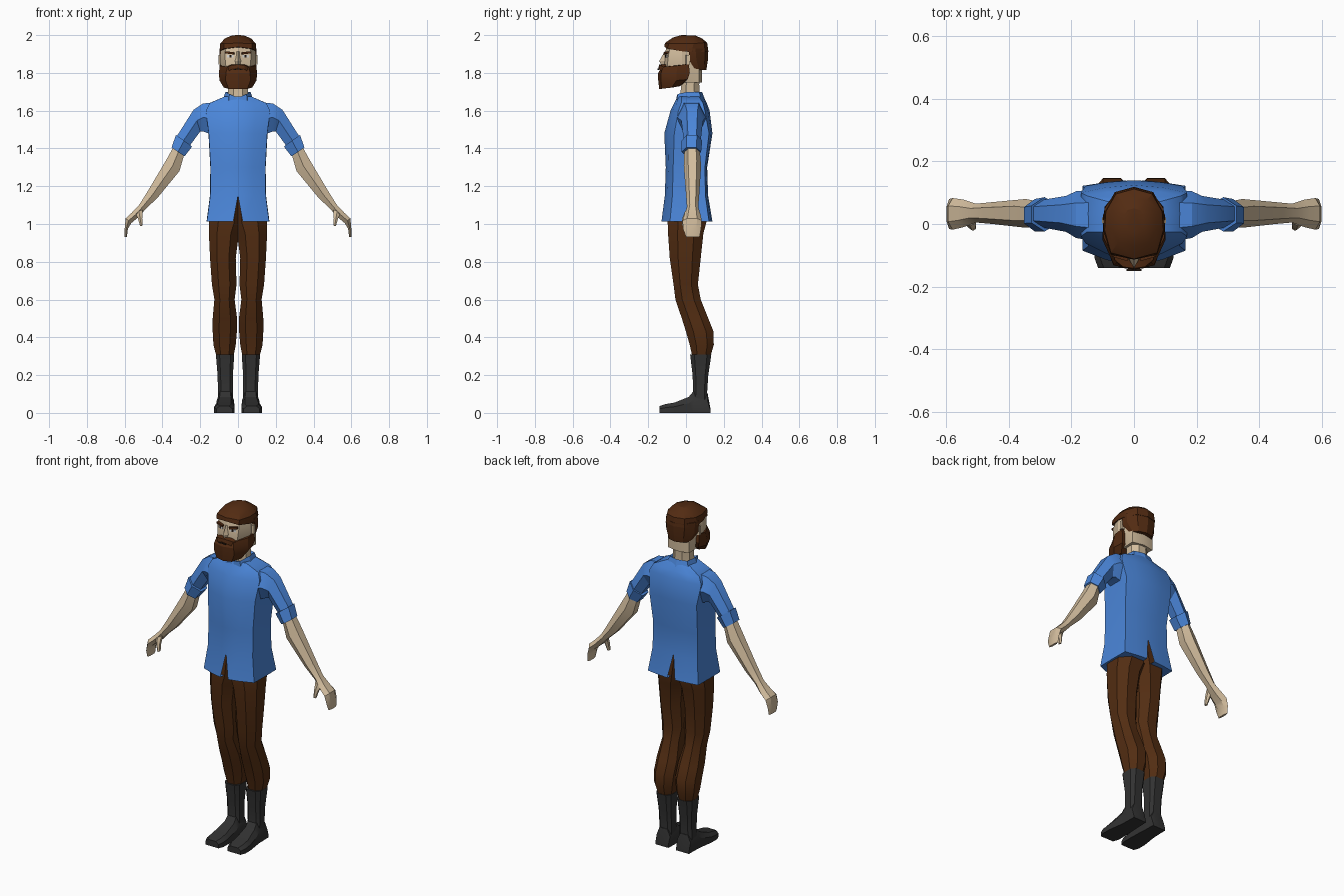
import bpy, bmesh, math
from mathutils import Matrix, Vector


def material(name, rgb):
    m = bpy.data.materials.new(name)
    m.diffuse_color = (*rgb, 1)
    return m


SKIN = material("skin", (0.65, 0.51, 0.34))
SHIRT = material("shirt blue", (0.07, 0.24, 0.70))
PANTS = material("trouser brown", (0.085, 0.026, 0.006))
HAIR = material("hair brown", (0.085, 0.024, 0.006))
BOOT = material("boot grey", (0.032, 0.032, 0.032))
WHITE = material("eye white", (0.7, 0.7, 0.68))
DARK = material("eye dark", (0.02, 0.012, 0.008))


def finish(name, bm, mat, angle):
    """Mirror across x, fix normals and make the object."""
    bmesh.ops.mirror(bm, geom=bm.verts[:] + bm.edges[:] + bm.faces[:],
                     matrix=Matrix(), axis='X', merge_dist=0.0005)
    bmesh.ops.recalc_face_normals(bm, faces=bm.faces[:])
    me = bpy.data.meshes.new(name)
    bm.to_mesh(me)
    bm.free()
    me.materials.append(mat)
    ob = bpy.data.objects.new(name, me)
    bpy.context.collection.objects.link(ob)
    bpy.context.view_layer.objects.active = ob
    ob.select_set(True)
    bpy.ops.object.shade_smooth_by_angle(angle=math.radians(angle))
    ob.select_set(False)


def loft(name, rings, mat, closed=True, caps=True, angle=25):
    """Skin through point rings; open rings are halves ending on x = 0."""
    bm = bmesh.new()
    vs = [[bm.verts.new(p) for p in r] for r in rings]
    n = len(rings[0])
    for a, b in zip(vs, vs[1:]):
        for i in range(n if closed else n - 1):
            j = (i + 1) % n
            bm.faces.new((a[i], a[j], b[j], b[i]))
    if caps:
        bm.faces.new(vs[0])
        bm.faces.new(vs[-1])
    finish(name, bm, mat, angle)


def plate(name, loc, size, mat, tilt=0, yaw=0):
    bm = bmesh.new()
    m = (Matrix.Translation(loc) @ Matrix.Rotation(yaw, 4, 'Z')
         @ Matrix.Rotation(tilt, 4, 'Y') @ Matrix.Diagonal((*size, 1)))
    bmesh.ops.create_cube(bm, size=1, matrix=m)
    finish(name, bm, mat, 20)


def level(z, pts):
    return [(x, y, z) for x, y in pts]


def chamfered(x0, x1, y0, y1, c):
    dx, dy = (x1 - x0) * c, (y1 - y0) * c
    return [(x0 + dx, y0), (x1 - dx, y0), (x1, y0 + dy), (x1, y1 - dy),
            (x1 - dx, y1), (x0 + dx, y1), (x0, y1 - dy), (x0, y0 + dy)]


def limb_ring(tx, tz, bx, bz, y0, y1):
    """Six-sided arm section between a top and a bottom point."""
    m, h = (y0 + y1) / 2, (y1 - y0) / 4
    mx, mz = (tx + bx) / 2, (tz + bz) / 2
    return [(tx, m - h, tz), (mx, y0, mz), (bx, m - h, bz),
            (bx, m + h, bz), (mx, y1, mz), (tx, m + h, tz)]


# Shirt body, slit at the front and back of the hem
def shirt_row(z, split, cx, front, fcor, bcor, back):
    return level(z, [(split, front), (cx * .55, front + (fcor - front) * .35),
                     (cx, fcor), (cx * 1.01, (fcor + bcor) / 2), (cx, bcor),
                     (cx * .55, back + (bcor - back) * .35), (split, back)])


loft("shirt_body", [shirt_row(*r) for r in (
    (1.012, .025, .165, -.130, -.085, .122, .140),
    (1.15, 0, .147, -.112, -.072, .103, .117),
    (1.30, 0, .145, -.107, -.068, .100, .112),
    (1.48, 0, .155, -.115, -.062, .122, .140),
    (1.60, 0, .170, -.082, -.040, .100, .125),
    (1.64, 0, .150, -.062, -.025, .090, .110),
    (1.675, 0, .070, -.045, -.025, .068, .092))], SHIRT, closed=False, angle=40)

# Collar, low at the throat
loft("collar", [
    [(0, -.052, 1.645), (.05, -.048, 1.645), (.082, .01, 1.655), (.07, .08, 1.66), (0, .1, 1.66)],
    [(.008, -.05, 1.672), (.045, -.045, 1.688), (.066, .01, 1.70), (.058, .07, 1.70), (0, .085, 1.70)],
    [(.008, -.035, 1.66), (.04, -.03, 1.67), (.055, .01, 1.68), (.045, .06, 1.68), (0, .07, 1.68)]],
    SHIRT, closed=False, caps=False)

# Sleeves with turned-up cuffs
loft("sleeves", [limb_ring(*r) for r in (
    (.12, 1.645, .13, 1.47, -.055, .11),
    (.185, 1.638, .185, 1.49, -.045, .105),
    (.235, 1.605, .20, 1.49, -.025, .09),
    (.322, 1.468, .255, 1.415, -.012, .078))], SHIRT)
loft("sleeve_cuffs", [limb_ring(*r) for r in (
    (.328, 1.472, .243, 1.41, -.024, .086),
    (.352, 1.405, .283, 1.358, -.024, .08))], SHIRT)

# Forearms running into flat hands
loft("forearms_and_hands", [limb_ring(*r) for r in (
    (.335, 1.42, .28, 1.385, -.008, .072),
    (.382, 1.335, .31, 1.28, -.012, .08),
    (.48, 1.17, .425, 1.14, 0, .07),
    (.524, 1.10, .488, 1.08, .005, .065),
    (.562, 1.06, .528, 1.035, -.01, .078),
    (.595, 1.03, .565, 1.005, -.018, .083),
    (.60, .975, .583, .975, -.016, .08),
    (.60, .932, .588, .932, 0, .072))], SKIN)
loft("thumbs", [limb_ring(*r) for r in (
    (.545, 1.06, .505, 1.075, -.005, .03),
    (.53, 1.03, .507, 1.03, -.02, .012),
    (.518, .988, .505, .992, -.02, .002))], SKIN)

# Trouser legs: z, inner x, outer x, front y, back y
loft("trousers", [level(r[0], chamfered(*r[1:], .27)) for r in (
    (1.18, -.035, .125, -.085, .085),
    (1.01, -.03, .154, -.097, .108),
    (.95, -.005, .154, -.095, .092),
    (.82, .012, .148, -.086, .078),
    (.68, .008, .138, -.066, .063),
    (.60, .018, .125, -.056, .078),
    (.50, .005, .134, -.022, .118),
    (.43, .006, .134, 0, .146),
    (.36, .012, .130, .020, .147),
    (.295, .025, .113, .034, .128))], PANTS)

# Boots: shaft and wedge foot
loft("boot_shafts", [level(r[0], chamfered(*r[1:], .2)) for r in (
    (.308, .020, .117, .022, .134),
    (.20, .027, .108, .035, .118),
    (.11, .027, .106, .038, .112),
    (.04, .025, .108, .03, .118))], BOOT)
loft("boot_feet", [[(x0, y, 0), (x1, y, 0), (x1, y, z * .6),
                    (x1 - .018, y, z), (x0 + .018, y, z), (x0, y, z * .6)]
                   for y, x0, x1, z in (
    (.13, .026, .11, .02), (.115, .024, .11, .10), (.04, .022, .112, .115),
    (.015, .02, .115, .085), (-.06, .018, .126, .055),
    (-.11, .018, .126, .046), (-.14, .03, .115, .036))], BOOT)

# Neck and head
loft("neck", [level(z, chamfered(-w, w, y0, y1, .28)) for z, w, y0, y1 in (
    (1.63, .055, -.035, .075), (1.74, .053, -.025, .07), (1.85, .06, -.03, .085))], SKIN)
loft("head", [level(z, [(0, f), (cx, f + .02), (w, -.02), (.07, .07), (0, .085)])
              for z, f, cx, w in (
    (1.75, -.10, .045, .065), (1.80, -.118, .06, .085), (1.85, -.118, .066, .094),
    (1.90, -.112, .07, .094), (1.95, -.10, .062, .085))], SKIN, closed=False)
loft("nose", [[(0, y, z), (w, b, z), (0, b + .01, z)] for z, y, w, b in (
    (1.912, -.114, .009, -.105), (1.862, -.142, .017, -.11), (1.845, -.132, .014, -.11))],
    SKIN, closed=False)
loft("ears", [level(z, [(.085, -.005), (.102, .003), (.102, .02), (.085, .022)])
              for z in (1.845, 1.895)], SKIN)

# Hair cap and the hair at the back of the head
loft("hair_top", [
    [(0, -.114, 1.937), (.074, -.098, 1.928), (.097, -.025, 1.915), (.099, .03, 1.91), (.062, .102, 1.91), (0, .119, 1.91)],
    [(0, -.112, 1.958), (.074, -.092, 1.955), (.094, -.02, 1.955), (.09, .04, 1.955), (.058, .096, 1.96), (0, .112, 1.96)],
    [(0, -.07, 1.987), (.05, -.06, 1.98), (.07, -.015, 1.982), (.066, .04, 1.982), (.04, .075, 1.98), (0, .085, 1.982)],
    [(0, -.025, 2.0), (.02, -.02, 1.999), (.03, 0, 1.999), (.03, .03, 1.999), (.02, .045, 1.998), (0, .05, 1.998)]],
    HAIR, closed=False)
loft("hair_back", [
    level(1.93, [(0, .015), (.097, .015), (.094, .05), (.06, .1), (0, .117)]),
    level(1.87, [(0, .015), (.098, .015), (.094, .055), (.058, .1), (0, .116)]),
    level(1.815, [(0, .05), (.07, .05), (.068, .07), (.045, .095), (0, .108)])],
    HAIR, closed=False)

# Beard and moustache
loft("beard", [
    [(0, -.128, 1.832), (.055, -.122, 1.832), (.097, -.045, 1.838), (.096, .015, 1.848), (0, .01, 1.84)],
    [(0, -.147, 1.80), (.064, -.132, 1.80), (.101, -.05, 1.80), (.098, .02, 1.80), (0, .02, 1.80)],
    [(0, -.147, 1.76), (.066, -.132, 1.76), (.098, -.05, 1.76), (.088, .008, 1.765), (0, 0, 1.76)],
    [(0, -.142, 1.714), (.05, -.13, 1.716), (.075, -.075, 1.722), (.06, -.035, 1.73), (0, -.03, 1.73)]],
    HAIR, closed=False)
loft("moustache", [[(x, -.105, z1), (x, y, z1 - .004), (x, y - .004, z0), (x, -.105, z0)]
                   for x, y, z0, z1 in ((0, -.142, 1.825, 1.848),
                                        (.035, -.137, 1.818, 1.845),
                                        (.062, -.115, 1.80, 1.832))], HAIR, caps=False)
plate("mouth", (.012, -.147, 1.819), (.024, .006, .005), DARK, tilt=.1)

# Eyes and brows
plate("eye_whites", (.04, -.1035, 1.889), (.034, .008, .013), WHITE, yaw=.28)
plate("irises", (.038, -.1055, 1.889), (.011, .008, .013), DARK, yaw=.28)
plate("brows", (.043, -.104, 1.906), (.048, .016, .011), HAIR, tilt=-.12, yaw=.28)
